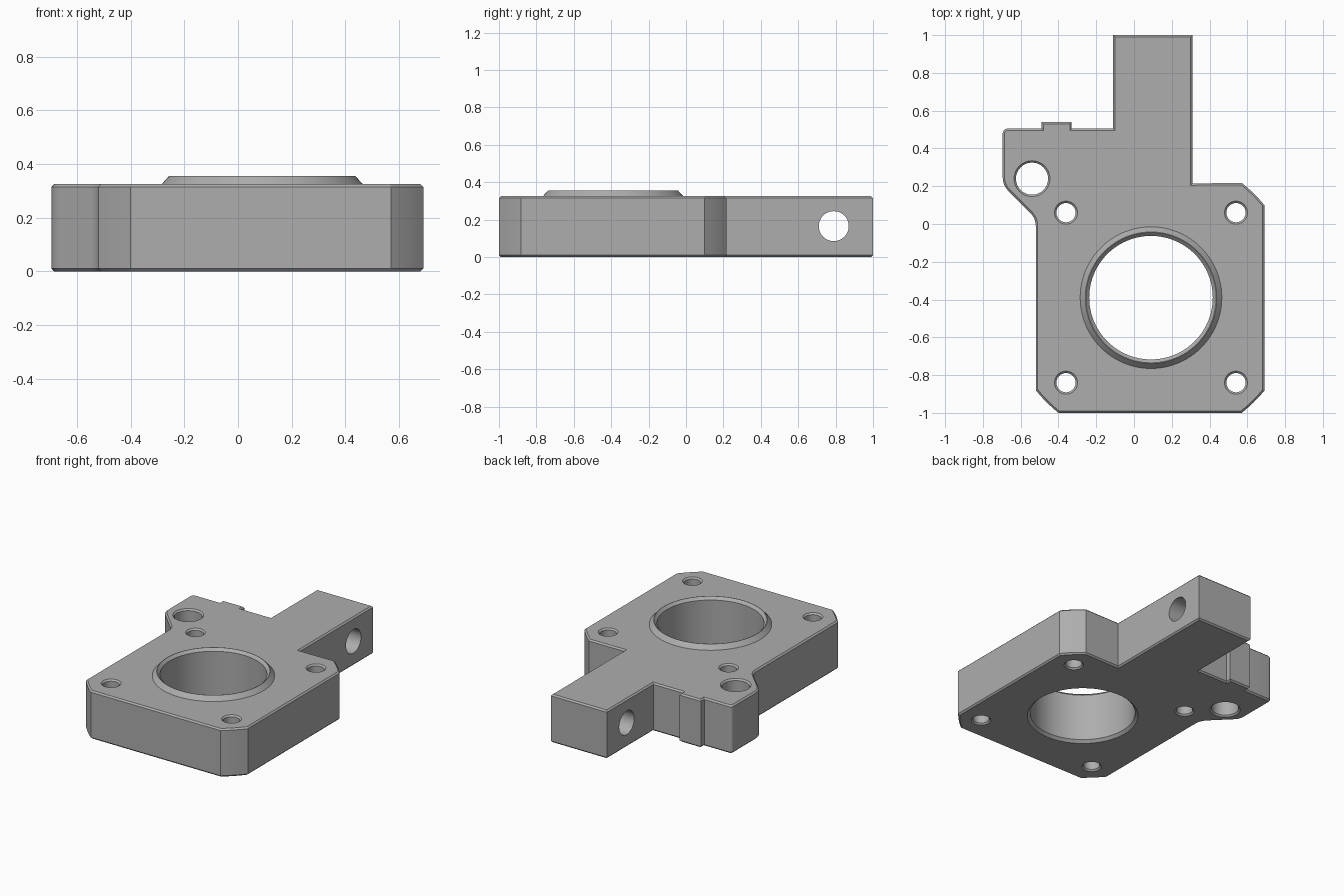
import bpy, bmesh, math
from mathutils import Vector, Matrix

cube = bpy.data.objects.get("Cube")
if cube:
    bpy.data.objects.remove(cube)

H, TOP, CH = 0.325, 0.355, 0.01      # plate height, collar height, edge chamfer
CX, CY = 0.09, -0.39                 # bore centre

grey = bpy.data.materials.new("machined_grey")
grey.use_nodes = True
colour = (0.42, 0.42, 0.42, 1)
grey.diffuse_color = colour
grey.node_tree.nodes["Principled BSDF"].inputs["Base Color"].default_value = colour


def make_object(name, bm):
    bmesh.ops.recalc_face_normals(bm, faces=bm.faces)
    mesh = bpy.data.meshes.new(name)
    bm.to_mesh(mesh)
    bm.free()
    mesh.materials.append(grey)
    obj = bpy.data.objects.new(name, mesh)
    bpy.context.collection.objects.link(obj)
    return obj


def lathe(bm, profile, matrix, sides=64):
    """Closed solid of revolution about z from (radius, height) pairs."""
    rings = []
    for r, z in profile:
        rings.append([bm.verts.new(matrix @ Vector((
            r * math.cos(math.tau * i / sides), r * math.sin(math.tau * i / sides), z)))
            for i in range(sides)])
    for a, b in zip(rings, rings[1:]):
        for i in range(sides):
            j = (i + 1) % sides
            bm.faces.new((a[i], a[j], b[j], b[i]))
    bm.faces.new(rings[0][::-1])
    bm.faces.new(rings[-1])


def fillet(prev, corner, nxt, radius, steps=8):
    """Points of an arc rounding one outline corner."""
    p, c, n = Vector(prev), Vector(corner), Vector(nxt)
    u, v = (p - c).normalized(), (n - c).normalized()
    half = u.angle(v) / 2
    centre = c + (u + v).normalized() * radius / math.sin(half)
    a = c + u * radius / math.tan(half) - centre
    b = c + v * radius / math.tan(half) - centre
    return [tuple(centre + (a.lerp(b, i / steps)).normalized() * radius)
            for i in range(steps + 1)]


def bowed_corner(start, end, steps=6):
    """Shallow corner arc concentric with the bore."""
    centre = Vector((CX, CY))
    a, b = Vector(start) - centre, Vector(end) - centre
    return [tuple(centre + a.lerp(b, i / steps).normalized() * a.length)
            for i in range(steps + 1)]


# Plate outline, counter-clockwise from the front left corner
outline = bowed_corner((-0.52, -0.88), (-0.40, -1))
outline += bowed_corner((0.57, -1), (0.69, -0.88))
outline += bowed_corner((0.69, 0.10), (0.57, 0.215))
outline += [(0.31, 0.215), (0.31, 1), (-0.11, 1), (-0.11, 0.505)]
outline += [(-0.33, 0.505), (-0.33, 0.54), (-0.49, 0.54), (-0.49, 0.505)]
ear, waist = (-0.695, 0.205), (-0.52, 0.03)
outline += fillet((-0.49, 0.505), (-0.695, 0.505), ear, 0.025, 5)
outline += fillet((-0.695, 0.505), ear, waist, 0.10)
outline += fillet(ear, waist, (-0.52, -0.88), 0.10)

# Extruded plate with chamfered top and bottom rims
bm = bmesh.new()
base = bm.faces.new([bm.verts.new((x, y, 0)) for x, y in outline])
ext = bmesh.ops.extrude_face_region(bm, geom=[base], use_keep_orig=True)
bmesh.ops.translate(bm, vec=(0, 0, H),
                    verts=[g for g in ext["geom"] if isinstance(g, bmesh.types.BMVert)])
bmesh.ops.recalc_face_normals(bm, faces=bm.faces)
rims = [e for e in bm.edges if abs(e.verts[0].co.z - e.verts[1].co.z) < 0.001]
bmesh.ops.bevel(bm, geom=rims, offset=CH, offset_type='OFFSET', segments=1,
                affect='EDGES', clamp_overlap=False)
plate = make_object("mounting_plate", bm)

# Raised collar around the bore
bm = bmesh.new()
lathe(bm, [(0.375, 0.1), (0.375, H), (0.348, TOP)], Matrix.Translation((CX, CY, 0)), 96)
collar = make_object("bore_collar", bm)

# Bore, screw holes, ear hole and cross hole, with chamfered mouths
bm = bmesh.new()


def drill(x, y, r, c, top=H, sides=48):
    lathe(bm, [(r + 2 * c, -c), (r, c), (r, top - c), (r + 2 * c, top + c)],
          Matrix.Translation((x, y, 0)), sides)


drill(CX, CY, 0.327, 0.018, TOP, 96)
for sx in (-1, 1):
    for sy in (-1, 1):
        drill(CX + sx * 0.45, CY + sy * 0.45, 0.051, 0.01)
drill(-0.54, 0.24, 0.085, 0.01)
across = Matrix.Translation((0.1, 0.79, 0.165)) @ Matrix.Rotation(math.pi / 2, 4, 'Y')
lathe(bm, [(0.08, -0.4), (0.08, 0.4)], across, 48)
holes = make_object("hole_cutter", bm)
holes.hide_render = True

# Combine into one solid part
for tool, operation in ((collar, 'UNION'), (holes, 'DIFFERENCE')):
    mod = plate.modifiers.new(operation.lower(), 'BOOLEAN')
    mod.object, mod.operation, mod.solver = tool, operation, 'EXACT'
bpy.context.view_layer.update()
solid = bpy.data.meshes.new_from_object(
    plate.evaluated_get(bpy.context.evaluated_depsgraph_get()))
plate.modifiers.clear()
plate.data = solid
solid.materials.clear()
solid.materials.append(grey)
for face in solid.polygons:
    face.material_index = 0
for tool in (collar, holes):
    bpy.data.objects.remove(tool)

bpy.ops.object.select_all(action='DESELECT')
plate.select_set(True)
bpy.context.view_layer.objects.active = plate
bpy.ops.object.shade_smooth_by_angle(angle=math.radians(20))
